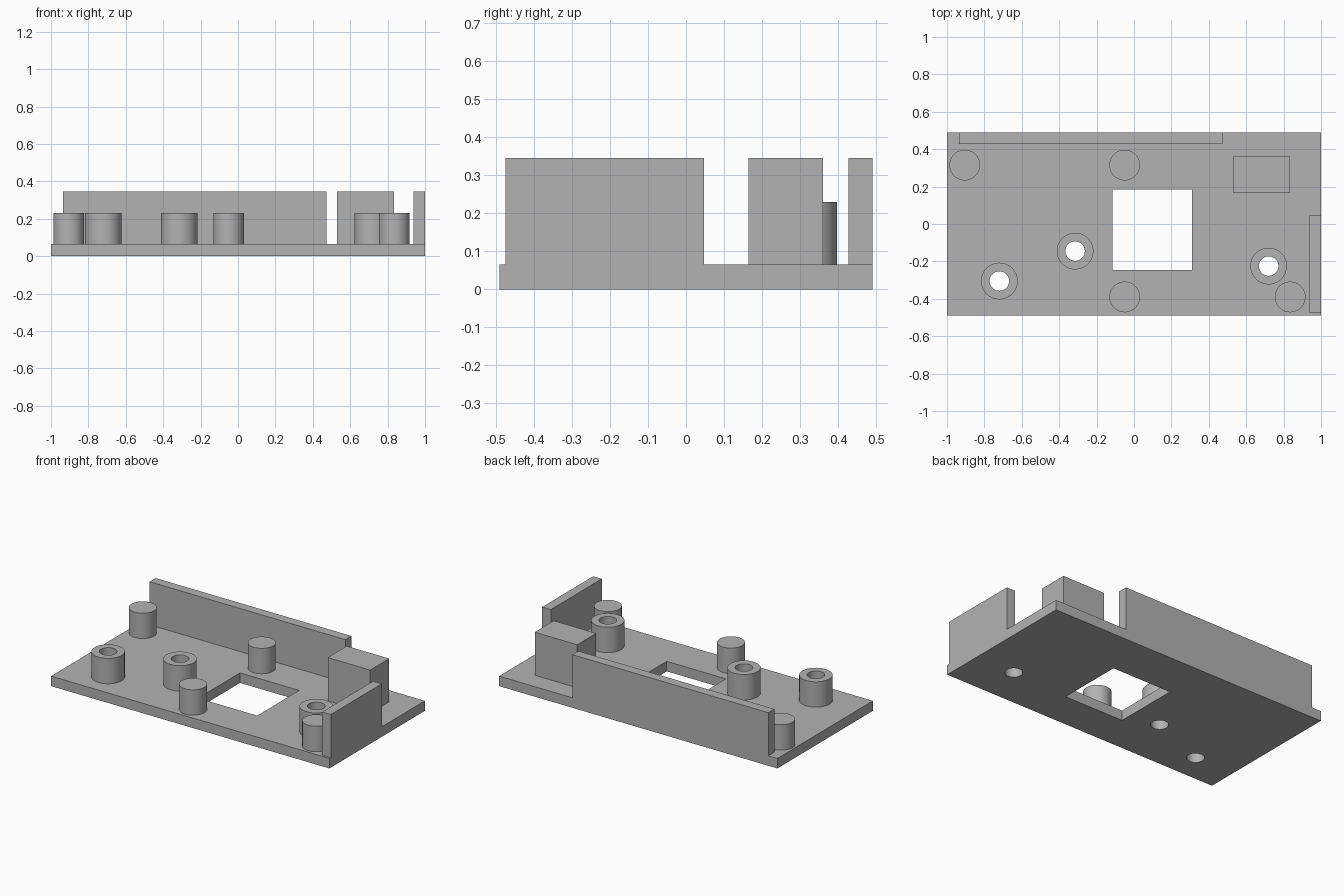
import bpy
import bmesh
from mathutils import Matrix

cube = bpy.data.objects.get("Cube")
if cube:
    bpy.data.objects.remove(cube, do_unlink=True)

BASE_TOP, POST_TOP, WALL_TOP = 0.065, 0.23, 0.345
HOLE_R = 0.052

grey = bpy.data.materials.new("grey_plastic")
grey.use_nodes = True
colour = (0.45, 0.45, 0.45, 1)
grey.diffuse_color = colour
grey.node_tree.nodes["Principled BSDF"].inputs["Base Color"].default_value = colour


def finish(name, bm):
    mesh = bpy.data.meshes.new(name)
    bmesh.ops.recalc_face_normals(bm, faces=bm.faces)
    bm.to_mesh(mesh)
    bm.free()
    mesh.materials.append(grey)
    obj = bpy.data.objects.new(name, mesh)
    bpy.context.collection.objects.link(obj)
    return obj


def activate(obj):
    bpy.ops.object.select_all(action="DESELECT")
    obj.select_set(True)
    bpy.context.view_layer.objects.active = obj


def box(name, x0, x1, y0, y1, z0, z1):
    bm = bmesh.new()
    centre = Matrix.Translation(((x0 + x1) / 2, (y0 + y1) / 2, (z0 + z1) / 2))
    size = Matrix.Diagonal((x1 - x0, y1 - y0, z1 - z0, 1))
    bmesh.ops.create_cube(bm, size=1, matrix=centre @ size)
    return finish(name, bm)


def cylinder(name, x, y, radius, z0, z1):
    bm = bmesh.new()
    bmesh.ops.create_cone(bm, cap_ends=True, segments=64, radius1=radius, radius2=radius,
                          depth=z1 - z0, matrix=Matrix.Translation((x, y, (z0 + z1) / 2)))
    return finish(name, bm)


def cut(obj, cutter):
    activate(obj)
    mod = obj.modifiers.new("cut", "BOOLEAN")
    mod.operation, mod.solver, mod.object = "DIFFERENCE", "EXACT", cutter
    bpy.ops.object.modifier_apply(modifier=mod.name)
    bpy.data.objects.remove(cutter, do_unlink=True)


def smooth(obj):
    activate(obj)
    bpy.ops.object.shade_smooth_by_angle()


# Base plate with its rectangular window
base = box("base_plate", -1, 1, -0.49, 0.49, 0, BASE_TOP)
cut(base, box("window_cutter", -0.115, 0.31, -0.245, 0.185, -0.1, 0.2))

# Hollow standoffs, drilled through the plate
for i, (x, y) in enumerate([(-0.72, -0.305), (-0.315, -0.145), (0.72, -0.225)], 1):
    standoff = cylinder(f"screw_standoff_{i}", x, y, 0.098, BASE_TOP, POST_TOP)
    for part in (base, standoff):
        cut(part, cylinder("hole_cutter", x, y, HOLE_R, -0.1, 0.4))
    smooth(standoff)
smooth(base)

# Solid support posts
for i, (x, y) in enumerate([(-0.905, 0.315), (-0.05, 0.315), (-0.05, -0.39), (0.835, -0.39)], 1):
    smooth(cylinder(f"support_post_{i}", x, y, 0.082, BASE_TOP, POST_TOP))

# Walls and corner block
box("back_wall", -0.935, 0.472, 0.428, 0.49, BASE_TOP, WALL_TOP)
box("left_wall", 0.938, 1, -0.475, 0.048, BASE_TOP, WALL_TOP)
box("corner_block", 0.53, 0.835, 0.165, 0.36, BASE_TOP, WALL_TOP)
